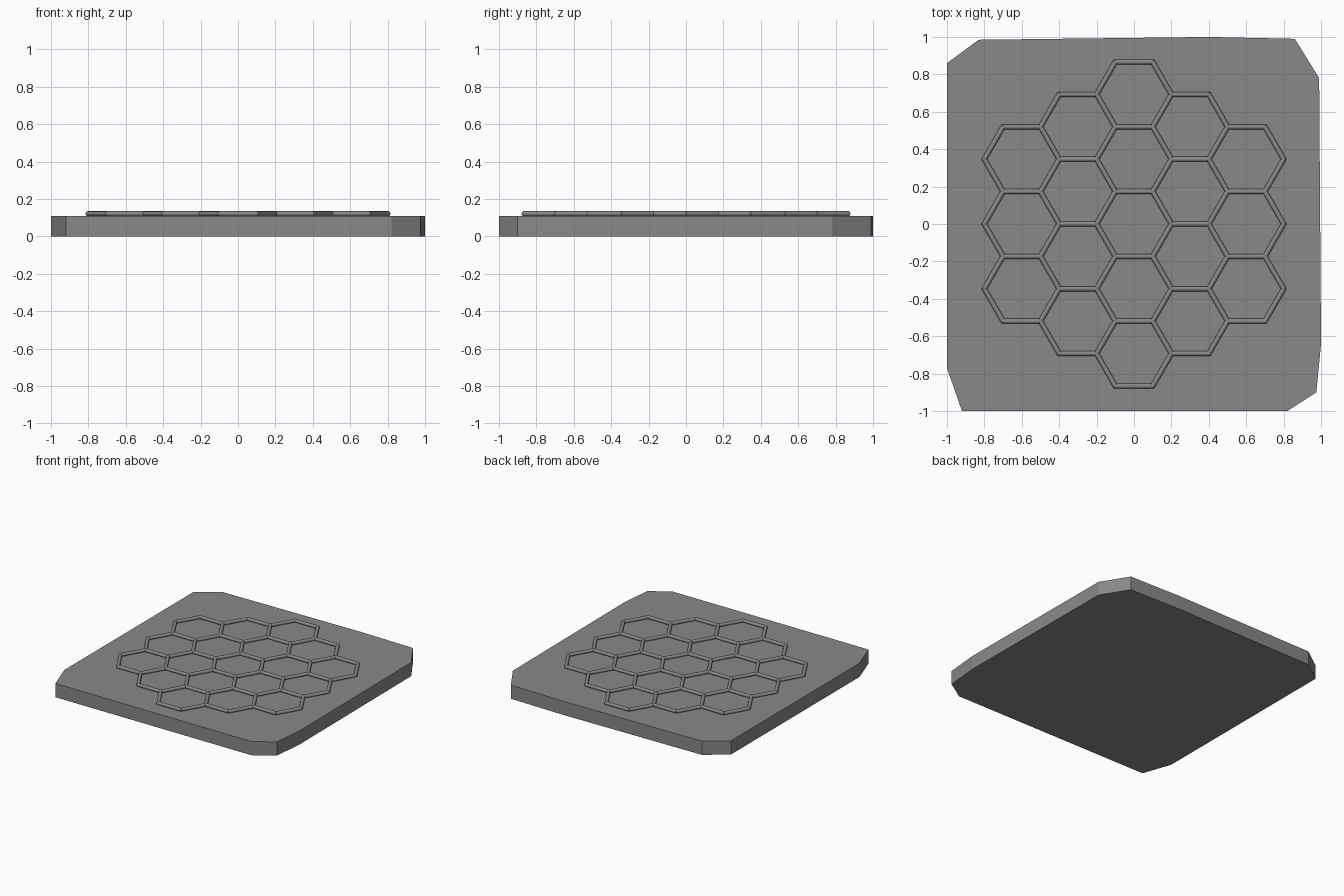
import bpy, bmesh, math
from mathutils import Vector, Matrix

if "Cube" in bpy.data.objects:
    bpy.data.objects.remove(bpy.data.objects["Cube"])

grey = bpy.data.materials.new("stone grey")
grey.diffuse_color = (0.25, 0.25, 0.25, 1)
grey.use_nodes = True
grey.node_tree.nodes["Principled BSDF"].inputs["Base Color"].default_value = grey.diffuse_color


def finish(bm, name):
    bmesh.ops.recalc_face_normals(bm, faces=bm.faces)
    mesh = bpy.data.meshes.new(name)
    bm.to_mesh(mesh)
    bm.free()
    mesh.materials.append(grey)
    obj = bpy.data.objects.new(name, mesh)
    bpy.context.collection.objects.link(obj)
    return obj


# Base slab with irregular clipped corners
TOP = 0.11
outline = [(-1, 0.86), (-0.83, 0.985), (0.4, 1), (0.86, 0.99), (0.99, 0.78),
           (1, -0.64), (0.975, -0.9), (0.82, -1), (-0.92, -1), (-1, -0.77)]
bm = bmesh.new()
face = bm.faces.new([bm.verts.new((x, y, 0)) for x, y in outline])
ext = bmesh.ops.extrude_face_region(bm, geom=[face])
bmesh.ops.translate(bm, vec=(0, 0, TOP),
                    verts=[v for v in ext["geom"] if isinstance(v, bmesh.types.BMVert)])
finish(bm, "base_slab")

# Honeycomb: collect the shared edges and corners of 19 cells
SIDE, RAD, ZC = 0.2, 0.0135, 0.121
corners, edges = {}, set()
for q in range(-2, 3):
    for r in range(-2, 3):
        if abs(q + r) > 2:
            continue
        cx, cy = 1.5 * SIDE * q, math.sqrt(3) * SIDE * (r + q / 2)
        keys = []
        for i in range(6):
            a = math.radians(60 * i)
            p = Vector((cx + SIDE * math.cos(a), cy + SIDE * math.sin(a), ZC))
            k = (round(p.x * 100), round(p.y * 100))
            corners[k] = p
            keys.append(k)
        for i in range(6):
            edges.add(tuple(sorted((keys[i], keys[(i + 1) % 6]))))

# Round bars along every edge
bm = bmesh.new()
for a, b in sorted(edges):
    p, d = corners[a], corners[b] - corners[a]
    m = Matrix.Translation(p + d / 2) @ d.to_track_quat('Z', 'Y').to_matrix().to_4x4()
    bmesh.ops.create_cone(bm, cap_ends=True, segments=12, radius1=RAD, radius2=RAD,
                          depth=d.length + 0.012, matrix=m)
bars = finish(bm, "honeycomb_bars")
bpy.context.view_layer.objects.active = bars
bars.select_set(True)
bpy.ops.object.shade_smooth_by_angle(angle=math.radians(40))
